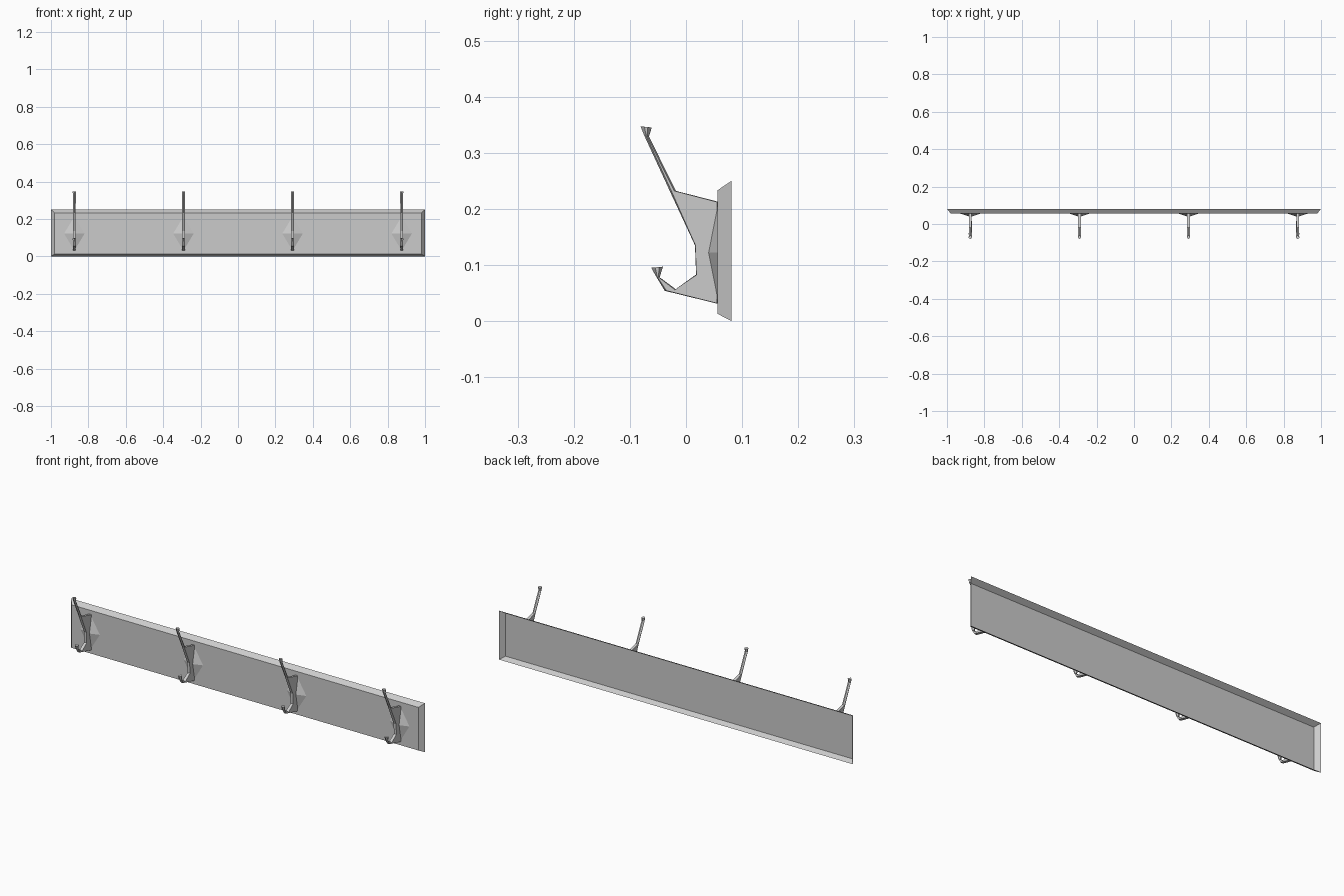
import bpy

if "Cube" in bpy.data.objects:
    bpy.data.objects.remove(bpy.data.objects["Cube"])


def mesh_object(name, verts, faces):
    me = bpy.data.meshes.new(name)
    me.from_pydata(verts, [], faces)
    me.validate()
    ob = bpy.data.objects.new(name, me)
    bpy.context.collection.objects.link(ob)
    # consistent outward normals
    bpy.context.view_layer.objects.active = ob
    ob.select_set(True)
    bpy.ops.object.mode_set(mode='EDIT')
    bpy.ops.mesh.select_all(action='SELECT')
    bpy.ops.mesh.normals_make_consistent(inside=False)
    bpy.ops.object.mode_set(mode='OBJECT')
    ob.select_set(False)
    return ob


def loft(name, rings, cap_start=True):
    """Join equal-sized rings of points, capping the ends."""
    n = len(rings[0])
    verts = [p for r in rings for p in r]
    faces = [tuple(range(len(verts) - n, len(verts)))]
    if cap_start:
        faces.append(tuple(range(n)))
    for i in range(len(rings) - 1):
        for j in range(n):
            k = (j + 1) % n
            faces.append((i * n + j, i * n + k, (i + 1) * n + k, (i + 1) * n + j))
    return mesh_object(name, verts, faces)


def rect(y, x, z0, z1):
    return [(-x, y, z0), (x, y, z0), (x, y, z1), (-x, y, z1)]


# Backboard: shell with chamfered front edges, open at the back
loft("backboard", [rect(0.081, 1.0, 0.0, 0.25), rect(0.056, 0.98, 0.013, 0.233)],
     cap_start=False)

# Hook stations from top tip to bottom tip:
# (front y, front z, back y, back z, half width, ridge depth)
STATIONS = [
    (-0.081, 0.347, -0.061, 0.345, 0.009, 0.007),
    (-0.075, 0.332, -0.066, 0.329, 0.008, 0.004),
    (-0.029, 0.232, -0.018, 0.232, 0.007, 0.003),
    (0.016, 0.135, 0.056, 0.213, 0.007, 0.001),
    (0.018, 0.083, 0.056, 0.031, 0.007, 0.001),
    (-0.017, 0.056, -0.038, 0.054, 0.008, 0.003),
    (-0.047, 0.078, -0.053, 0.079, 0.008, 0.002),
    (-0.041, 0.097, -0.062, 0.095, 0.009, 0.007),
]


def hook_ring(cx, fy, fz, by, bz, w, d):
    """Six-sided section with a ridge at front and back."""
    t = d / ((by - fy) ** 2 + (bz - fz) ** 2) ** 0.5
    ay, az = fy + (by - fy) * t, fz + (bz - fz) * t
    cy, cz = by - (by - fy) * t, bz - (bz - fz) * t
    return [(cx, fy, fz), (cx + w, ay, az), (cx + w, cy, cz),
            (cx, by, bz), (cx - w, cy, cz), (cx - w, ay, az)]


for i in range(4):
    cx = -0.875 + i * 1.75 / 3
    # Hook
    loft(f"hook_{i + 1}", [hook_ring(cx, *s) for s in STATIONS])
    # Diamond mounting plate with a raised centre, open at the back
    verts = [(cx, 0.056, 0.031), (cx + 0.055, 0.056, 0.122),
             (cx, 0.056, 0.213), (cx - 0.055, 0.056, 0.122), (cx, 0.038, 0.122)]
    mesh_object(f"mounting_plate_{i + 1}", verts,
                [(j, (j + 1) % 4, 4) for j in range(4)])
